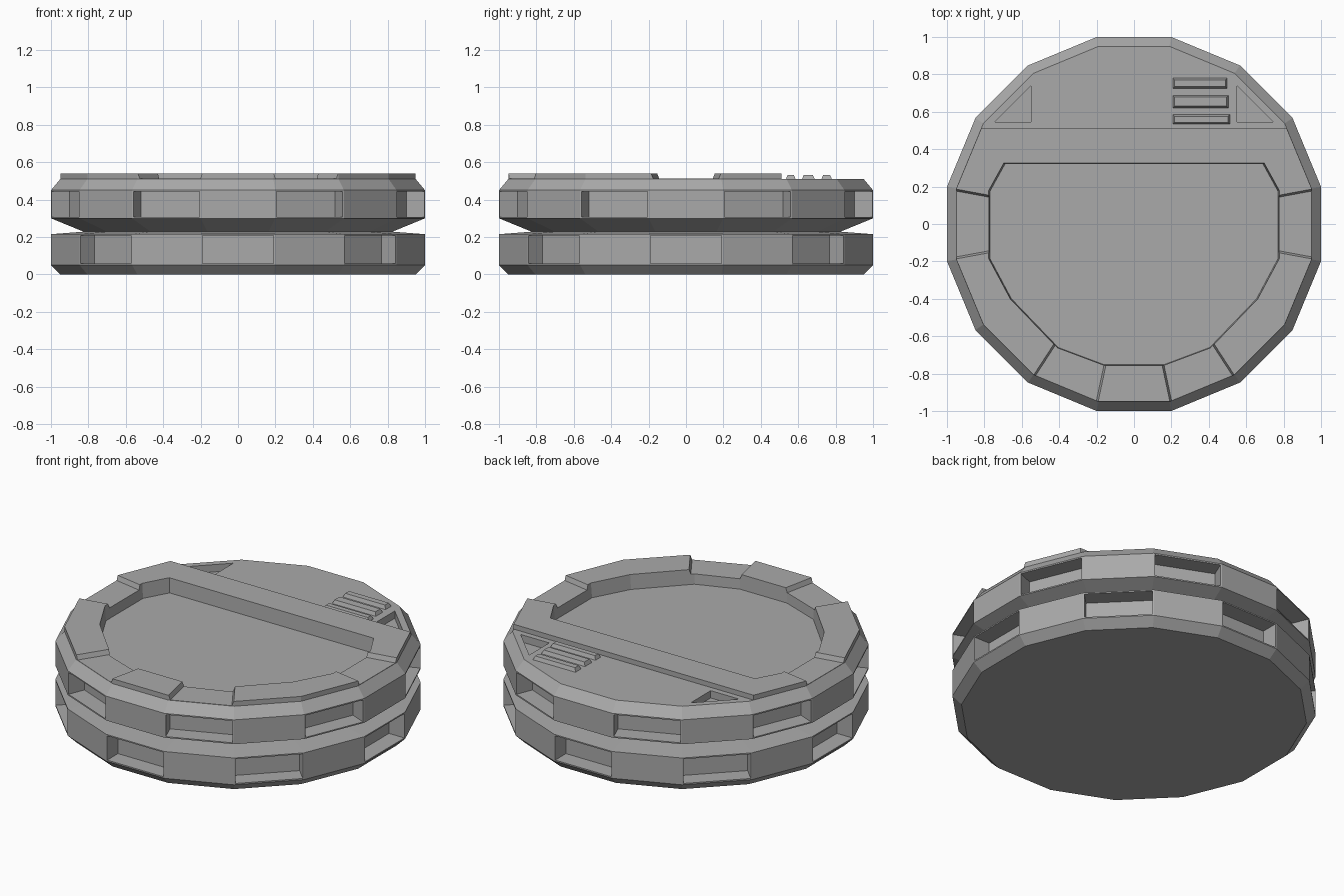
import bpy, bmesh, math
from mathutils import Vector

if "Cube" in bpy.data.objects:
    bpy.data.objects.remove(bpy.data.objects["Cube"], do_unlink=True)

SIDES = 16
STEP = math.tau / SIDES

grey = bpy.data.materials.new("plain grey")
grey.use_nodes = True
grey.diffuse_color = (0.4, 0.4, 0.4, 1)
grey.node_tree.nodes["Principled BSDF"].inputs["Base Color"].default_value = (0.4, 0.4, 0.4, 1)


def loft(bm, rings):
    """Skin a closed solid through rings holding equal numbers of points."""
    loops = [[bm.verts.new(p) for p in ring] for ring in rings]
    n = len(loops[0])
    for low, high in zip(loops, loops[1:]):
        for i in range(n):
            j = (i + 1) % n
            bm.faces.new((low[i], low[j], high[j], high[i]))
    bm.faces.new(loops[0][::-1])
    bm.faces.new(loops[-1])
    bmesh.ops.recalc_face_normals(bm, faces=bm.faces[:])


def finish(name, bm):
    mesh = bpy.data.meshes.new(name)
    bm.to_mesh(mesh)
    bm.free()
    mesh.materials.append(grey)
    obj = bpy.data.objects.new(name, mesh)
    bpy.context.collection.objects.link(obj)
    return obj


def disc(name, profile, parity):
    """Sixteen-sided disc from (flat radius, height) pairs, pockets on alternate sides."""
    bm = bmesh.new()
    rings = []
    for r, z in profile:
        c = r / math.cos(STEP / 2)
        rings.append([(c * math.cos((i + .5) * STEP), c * math.sin((i + .5) * STEP), z)
                      for i in range(SIDES)])
    loft(bm, rings)
    bm.normal_update()
    walls = []
    for f in bm.faces:
        m = f.calc_center_median()
        index = round(math.atan2(m.y, m.x) / STEP)
        if abs(f.normal.z) < .01 and m.xy.length > .98 and index % 2 == parity:
            walls.append(f)
    bmesh.ops.inset_individual(bm, faces=walls, thickness=.011)
    for f in bmesh.ops.extrude_discrete_faces(bm, faces=walls)["faces"]:
        f.normal_update()
        bmesh.ops.translate(bm, verts=f.verts[:], vec=f.normal * -.105)
    return finish(name, bm)


def prism(name, points, z0, z1, top_scale=1.0):
    """Upright prism whose top is scaled about its middle."""
    pts = [Vector((x, y, z0)) for x, y in points]
    mid = sum(pts, Vector()) / len(pts)
    top = [mid + (p - mid) * top_scale + Vector((0, 0, z1 - z0)) for p in pts]
    bm = bmesh.new()
    loft(bm, [pts, top])
    return finish(name, bm)


def carve(obj, cutter):
    mod = obj.modifiers.new("cut", "BOOLEAN")
    mod.operation, mod.solver, mod.object = "DIFFERENCE", "EXACT", cutter
    cutter.hide_render = True
    graph = bpy.context.evaluated_depsgraph_get()
    mesh = bpy.data.meshes.new_from_object(obj.evaluated_get(graph))
    obj.modifiers.clear()
    obj.data = mesh
    bpy.data.objects.remove(cutter, do_unlink=True)


# Two stacked discs meeting at a narrow neck
disc("lower_disc", [(.95, 0), (1, .05), (1, .215), (.82, .229)], 0)
upper = disc("upper_disc", [(.81, .222), (1, .3), (1, .45), (.95, .51), (.95, .54)], 1)

# Lower deck at the back
carve(upper, prism("deck_cutter", [(-1.2, .51), (1.2, .51), (1.2, 1.2), (-1.2, 1.2)], .51, .7))

# Sunken tray inside the rim
half = [(.16, -.752), (.405, -.66), (.655, -.4), (.77, -.185), (.77, .175), (.69, .32)]
tray = half + [(-x, y) for x, y in reversed(half)]
carve(upper, prism("tray_cutter", tray, .45, .7, 1.025))

# Lowered notches in the rim: both sides and either side of the front
for index in (0, 8, 11, 13):
    a = index * STEP
    out, side = Vector((math.cos(a), math.sin(a))), Vector((-math.sin(a), math.cos(a)))
    t = math.tan(STEP / 2) * .93
    wedge = [out * r + side * (r * t * s) for r, s in ((.7, -1), (1.1, -1), (1.1, 1), (.7, 1))]
    carve(upper, prism("notch_cutter", wedge, .512, .6, 1.2))

# Triangular hollows on the back deck
for s in (1, -1):
    tri = [(.55 * s, .545), (.745 * s, .545), (.55 * s, .74)]
    carve(upper, prism("hollow_cutter", tri, .465, .7))

# Three raised bars beside the left hollow
for name, x0, x1, y0, y1 in (("front_bar", .205, .515, .532, .588),
                             ("middle_bar", .205, .507, .618, .69),
                             ("rear_bar", .205, .5, .722, .782)):
    d = .012
    bm = bmesh.new()
    loft(bm, [[(x0 + k, y0 + k, z), (x1 - k, y0 + k, z), (x1 - k, y1 - k, z), (x0 + k, y1 - k, z)]
              for k, z in ((0, .505), (d, .532))])
    finish(name, bm)
